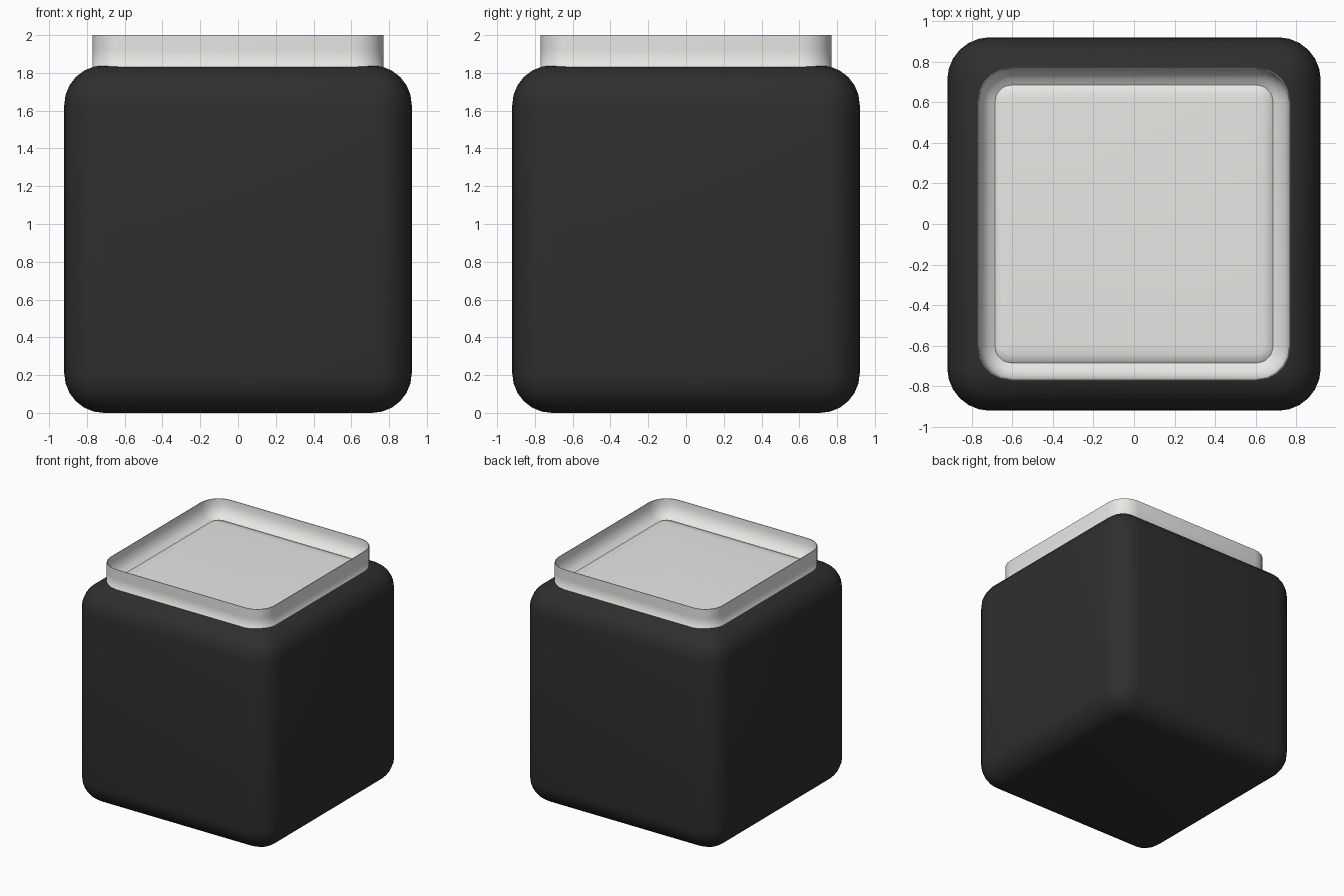
import bpy, bmesh, math

cube = bpy.data.objects.get("Cube")
if cube:
    bpy.data.objects.remove(cube, do_unlink=True)


def make_material(name, rgb):
    mat = bpy.data.materials.new(name)
    mat.use_nodes = True
    mat.diffuse_color = (*rgb, 1)
    bsdf = mat.node_tree.nodes["Principled BSDF"]
    bsdf.inputs["Base Color"].default_value = (*rgb, 1)
    bsdf.inputs["Roughness"].default_value = 0.6
    return mat


def finish(bm, name, mat, angle):
    mesh = bpy.data.meshes.new(name)
    bm.to_mesh(mesh)
    bm.free()
    mesh.materials.append(mat)
    obj = bpy.data.objects.new(name, mesh)
    bpy.context.collection.objects.link(obj)
    bpy.ops.object.select_all(action="DESELECT")
    obj.select_set(True)
    bpy.context.view_layer.objects.active = obj
    bpy.ops.object.shade_smooth_by_angle(angle=math.radians(angle))
    return obj


def rounded_square(bm, half, radius, z, steps=5):
    """Ring of vertices around a square with rounded corners."""
    ring = []
    for corner in range(4):
        mid = math.radians(45 + 90 * corner)
        cx = math.copysign(half - radius, math.cos(mid))
        cy = math.copysign(half - radius, math.sin(mid))
        for i in range(steps + 1):
            a = math.radians(90 * (corner + i / steps))
            ring.append(bm.verts.new((cx + radius * math.cos(a),
                                      cy + radius * math.sin(a), z)))
    return ring


def loft(name, profile, mat, cap=False):
    """Skin rounded squares along (half width, height) pairs."""
    bm = bmesh.new()
    rings = [rounded_square(bm, h, max(0.02, RIM_RADIUS - (RIM_HALF - h)), z)
             for h, z in profile]
    for low, high in zip(rings, rings[1:]):
        for i in range(len(low)):
            j = (i + 1) % len(low)
            bm.faces.new((low[i], low[j], high[j], high[i]))
    if cap:
        bm.faces.new(rings[-1])
    return finish(bm, name, mat, 80)


RIM_HALF, RIM_RADIUS = 0.77, 0.165
BODY = 1.84

dark = make_material("charcoal", (0.028, 0.028, 0.028))
light = make_material("off_white", (0.8, 0.8, 0.78))

# Rounded cube body
bm = bmesh.new()
bmesh.ops.create_cube(bm, size=BODY)
bmesh.ops.translate(bm, verts=bm.verts, vec=(0, 0, BODY / 2))
bmesh.ops.bevel(bm, geom=bm.edges[:], offset=0.21, segments=6,
                profile=0.5, affect="EDGES")
finish(bm, "body", dark, 60)

# Thin raised rim: upright outside, curved inside
loft("rim", [(0.79, 1.815), (0.77, 1.83), (0.77, 1.92), (0.77, 2.0),
             (0.765, 2.0), (0.762, 1.95), (0.745, 1.9),
             (0.715, 1.87), (0.68, 1.85)], light)

# Slightly domed panel inside the rim
loft("top_panel", [(0.69, 1.845), (0.68, 1.857), (0.64, 1.865),
                   (0.6, 1.868)], light, cap=True)
